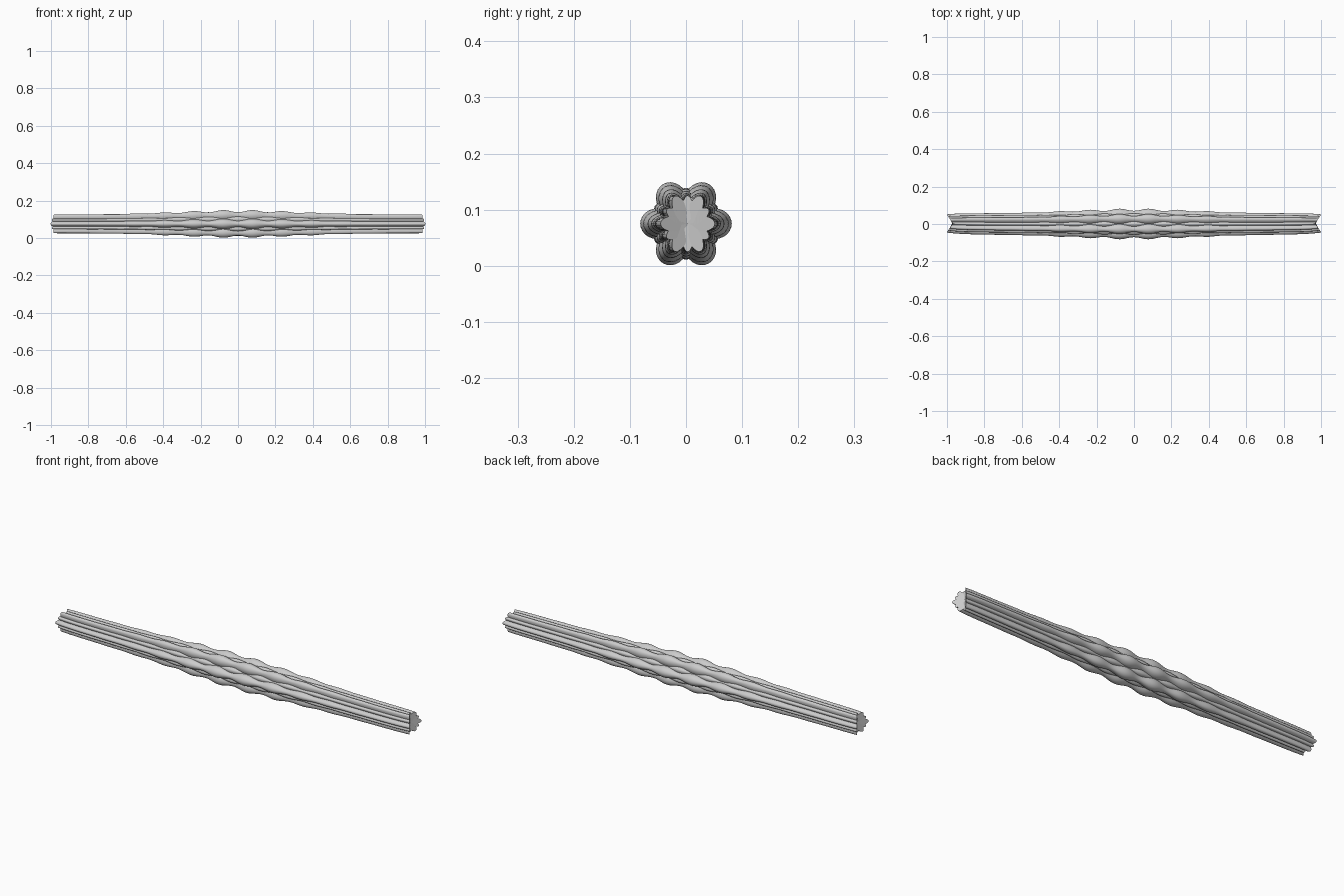
import bpy, bmesh, math

if "Cube" in bpy.data.objects:
    bpy.data.objects.remove(bpy.data.objects["Cube"])

RINGS, SIDES, HALF, ZC = 160, 24, 0.968, 0.075


def profile(x, outer):
    """Outer reach, radial half-length and half-width of one strand at x."""
    g = math.exp(-(x / 0.47) ** 2)
    wave = math.exp(-(x / 0.42) ** 2) * math.cos(2 * math.pi * x / 0.16)
    if outer:
        reach = 0.056 + 0.0205 * g - 0.006 * wave
        width = 0.014 + 0.009 * g - 0.005 * wave
        length = reach / 2 * (1 - 0.25 * g)
    else:
        reach = 0.050 + 0.010 * g + 0.004 * wave
        width = 0.011 + 0.005 * g + 0.004 * wave
        length = reach / 2
    return reach, length, width


def strand(name, angle, outer):
    bm = bmesh.new()
    ca, sa = math.cos(angle), math.sin(angle)
    rings = []
    for i in range(RINGS + 1):
        t = -1 + 2 * i / RINGS
        reach, length, width = profile(t * HALF, outer)
        tilt = abs(t) ** 8
        ring = []
        for k in range(SIDES):
            a = 2 * math.pi * k / SIDES
            r = reach - length + length * math.cos(a)
            w = width * math.sin(a)
            y, z = r * ca - w * sa, r * sa + w * ca
            # the ends are cut on a slant, leaning towards the back
            x = t * HALF + math.copysign(0.6 * y * tilt, t)
            y = y * (1 - 0.14 * abs(t) ** 20) + 0.003 * tilt
            ring.append(bm.verts.new((x, y, z + ZC)))
        rings.append(ring)
    for p, q in zip(rings, rings[1:]):
        for k in range(SIDES):
            n = (k + 1) % SIDES
            bm.faces.new((p[k], p[n], q[n], q[k]))
    bm.faces.new(rings[0])
    bm.faces.new(rings[-1])
    bmesh.ops.recalc_face_normals(bm, faces=bm.faces)
    me = bpy.data.meshes.new(name)
    bm.to_mesh(me)
    bm.free()
    ob = bpy.data.objects.new(name, me)
    bpy.context.collection.objects.link(ob)
    bpy.ops.object.select_all(action='DESELECT')
    ob.select_set(True)
    bpy.context.view_layer.objects.active = ob
    bpy.ops.object.shade_smooth_by_angle(angle=math.radians(40))


# six wide outer strands alternate with six narrow ones in the grooves
for n in range(6):
    strand(f"outer_strand_{n + 1}", math.radians(60 * n), True)
    strand(f"groove_strand_{n + 1}", math.radians(60 * n + 30), False)
